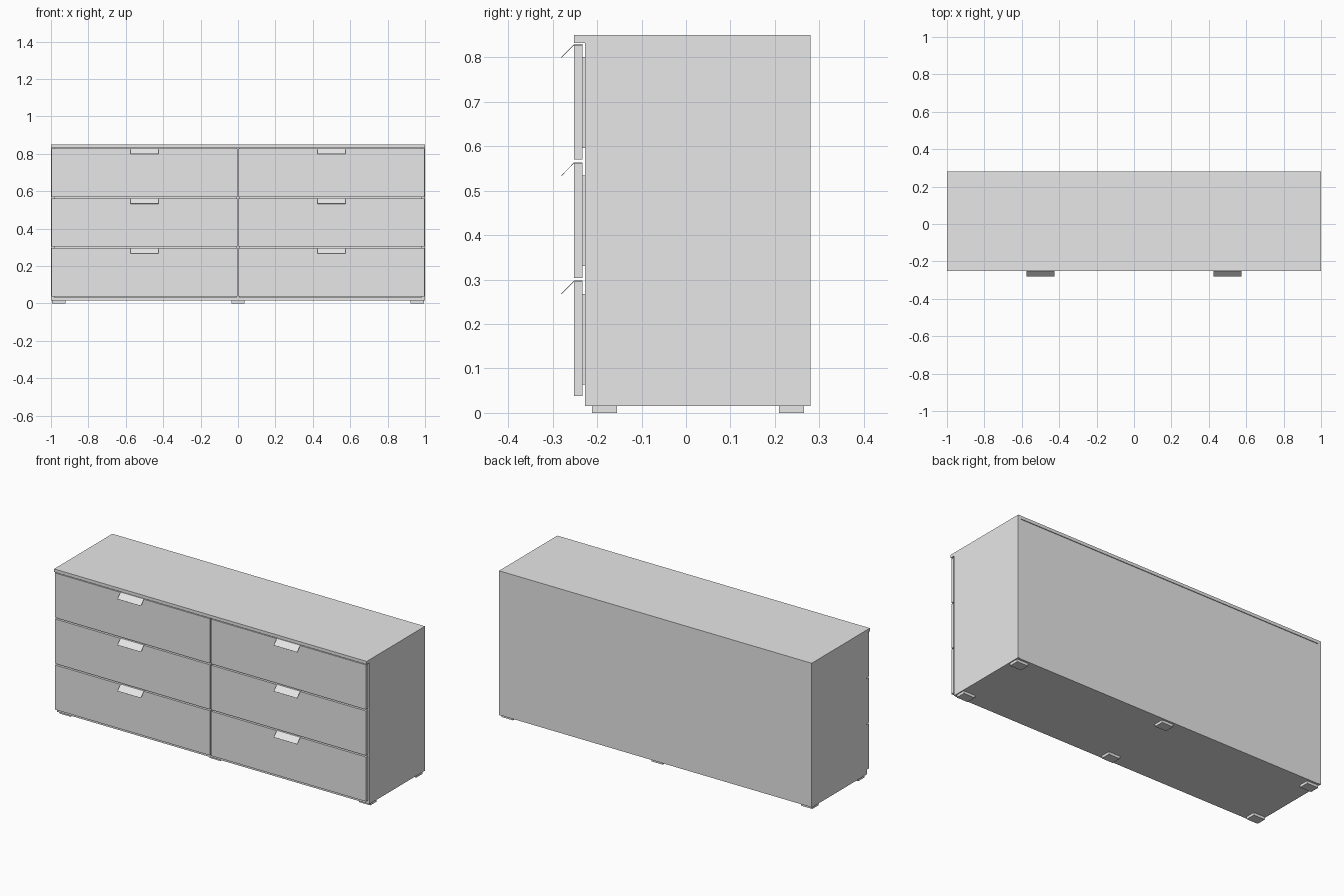
import bpy

if "Cube" in bpy.data.objects:
    bpy.data.objects.remove(bpy.data.objects["Cube"])

grey = bpy.data.materials.new("light_grey")
grey.diffuse_color = (0.8, 0.8, 0.8, 1)
grey.use_nodes = True
grey.node_tree.nodes["Principled BSDF"].inputs["Base Color"].default_value = grey.diffuse_color


def mesh_object(name, verts, faces):
    me = bpy.data.meshes.new(name)
    me.from_pydata(verts, [], faces)
    me.materials.append(grey)
    ob = bpy.data.objects.new(name, me)
    bpy.context.collection.objects.link(ob)
    return ob


def box(name, x0, x1, y0, y1, z0, z1):
    v = [(x, y, z) for x in (x0, x1) for y in (y0, y1) for z in (z0, z1)]
    f = [(0, 1, 3, 2), (4, 6, 7, 5), (0, 4, 5, 1),
         (2, 3, 7, 6), (0, 2, 6, 4), (1, 5, 7, 3)]
    return mesh_object(name, v, f)


def extrude_x(name, profile, x0, x1):
    # (y, z) outline, listed anticlockwise seen from +x
    n = len(profile)
    v = [(x, y, z) for x in (x0, x1) for y, z in profile]
    f = [tuple(reversed(range(n))), tuple(range(n, 2 * n))]
    f += [(i, (i + 1) % n, n + (i + 1) % n, n + i) for i in range(n)]
    return mesh_object(name, v, f)


T = 0.018                      # board thickness
FRONT, BACK = -0.227, 0.280    # carcass depth
BASE, TOP = 0.015, 0.832       # carcass height

# Carcass
box("top_board", -1, 1, -0.252, BACK, TOP, 0.85)
box("left_side", -1, -1 + T, FRONT, BACK, BASE, TOP)
box("right_side", 1 - T, 1, FRONT, BACK, BASE, TOP)
box("bottom_board", -1 + T, 1 - T, FRONT, BACK - 0.003, BASE, BASE + T)
box("centre_divider", -T / 2, T / 2, FRONT, 0.271, BASE + T, TOP)
box("back_panel", -1 + T, 1 - T, 0.271, 0.277, BASE + T, TOP - 0.001)

# Feet
for x in (-0.958, 0, 0.958):
    for y in (-0.183, 0.237):
        box("foot", x - 0.036, x + 0.036, y - 0.028, y + 0.028, 0, BASE)

# Drawers: two columns of three
for side in (-1, 1):
    cx = side * 0.5
    for z in (0.038, 0.304, 0.570):
        zt = z + 0.258
        box("drawer_front", cx - 0.496, cx + 0.496, -0.252, -0.233, z, zt)
        # drawer box behind the front
        a, b, lo, hi = cx - 0.465, cx + 0.465, z + 0.026, z + 0.230
        box("drawer_box_front", a, b, -0.233, -0.219, lo, hi)
        box("drawer_box_back", a, b, 0.236, 0.250, lo, hi)
        box("drawer_box_side", a, a + 0.014, -0.219, 0.236, lo, hi)
        box("drawer_box_side", b - 0.014, b, -0.219, 0.236, lo, hi)
        box("drawer_box_bottom", a + 0.014, b - 0.014, -0.219, 0.236, lo, lo + 0.006)
        # folded sheet handle hooked over the top edge
        extrude_x("handle", [(-0.233, zt), (-0.233, zt + 0.0015),
                             (-0.252, zt + 0.0015), (-0.281, zt - 0.028),
                             (-0.280, zt - 0.029), (-0.2515, zt)],
                  cx - 0.075, cx + 0.075)
